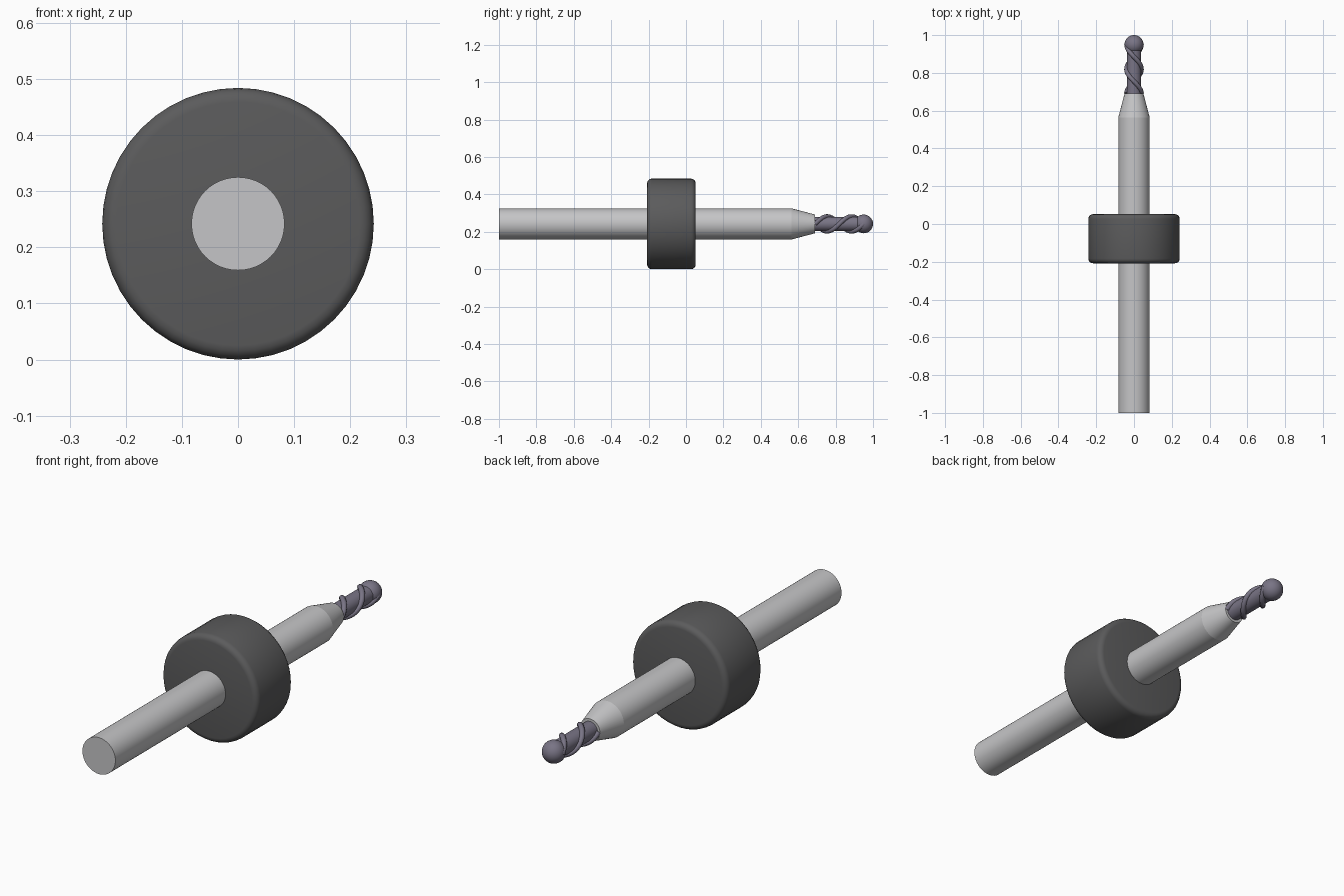
import bpy
import bmesh
import math
from mathutils import Vector

if "Cube" in bpy.data.objects:
    bpy.data.objects.remove(bpy.data.objects["Cube"], do_unlink=True)

COLLAR_R = 0.242
AXIS_Z = COLLAR_R          # height of the tool axis, which runs along y
BALL_R = 0.05


def material(name, colour):
    mat = bpy.data.materials.new(name)
    mat.use_nodes = True
    mat.diffuse_color = (*colour, 1)
    bsdf = next(n for n in mat.node_tree.nodes if n.type == 'BSDF_PRINCIPLED')
    bsdf.inputs["Base Color"].default_value = (*colour, 1)
    return mat


def finish(obj, mat, angle=35):
    obj.data.materials.clear()
    obj.data.materials.append(mat)
    bpy.ops.object.select_all(action='DESELECT')
    obj.select_set(True)
    bpy.context.view_layer.objects.active = obj
    bpy.ops.object.shade_smooth_by_angle(angle=math.radians(angle))


def lathe(name, profile, mat, sides=48):
    """Closed solid turned around the tool axis from (y, radius) points."""
    bm = bmesh.new()
    rings = []
    for y, r in profile:
        rings.append([bm.verts.new((r * math.cos(a), y, AXIS_Z + r * math.sin(a)))
                      for a in (math.tau * i / sides for i in range(sides))])
    for low, high in zip(rings, rings[1:]):
        for i in range(sides):
            j = (i + 1) % sides
            bm.faces.new((low[i], low[j], high[j], high[i]))
    bm.faces.new(rings[0])
    bm.faces.new(rings[-1])
    bmesh.ops.recalc_face_normals(bm, faces=bm.faces)
    mesh = bpy.data.meshes.new(name)
    bm.to_mesh(mesh)
    bm.free()
    obj = bpy.data.objects.new(name, mesh)
    bpy.context.collection.objects.link(obj)
    finish(obj, mat)
    return obj


def flute(name, phase, mat, start=0.69, end=0.95, radius=0.04, steps=48):
    """Round spiral edge making one turn around the core."""
    curve = bpy.data.curves.new(name, 'CURVE')
    curve.dimensions = '3D'
    curve.bevel_depth = 0.012
    curve.bevel_resolution = 3
    curve.use_fill_caps = True
    spline = curve.splines.new('POLY')
    spline.points.add(steps)
    for i, point in enumerate(spline.points):
        t = i / steps
        a = phase + math.tau * t
        point.co = (radius * math.cos(a), start + (end - start) * t,
                    AXIS_Z + radius * math.sin(a), 1)
    obj = bpy.data.objects.new(name, curve)
    bpy.context.collection.objects.link(obj)
    bpy.ops.object.select_all(action='DESELECT')
    obj.select_set(True)
    bpy.context.view_layer.objects.active = obj
    bpy.ops.object.convert(target='MESH')
    finish(bpy.context.object, mat, 60)


steel = material("polished steel", (0.56, 0.56, 0.57))
rubber = material("dark collar", (0.105, 0.105, 0.107))
carbide = material("purple grey carbide", (0.19, 0.175, 0.235))

# Shank and tapered neck
lathe("shank", [(-1, 0.083), (0.565, 0.083)], steel)
lathe("neck", [(0.565, 0.083), (0.69, 0.05)], steel)

# Depth collar with rounded rims
collar_back, collar_front, rim = 0.052, -0.208, 0.025
quarter = [math.pi / 2 * i / 4 for i in range(5)]
front_rim = [(collar_front + rim * (1 - math.sin(a)),
              COLLAR_R - rim * (1 - math.cos(a))) for a in reversed(quarter)]
middle = (collar_back + collar_front) / 2
back_rim = [(2 * middle - y, r) for y, r in reversed(front_rim)]
lathe("collar", front_rim + back_rim, rubber)

# Cutting head: core, two spiral flutes and ball tip
lathe("cutter_core", [(0.68, 0.038), (0.95, 0.038)], carbide, 32)
for index in range(2):
    flute(f"flute_{index + 1}", math.pi * index, carbide)

bpy.ops.mesh.primitive_uv_sphere_add(segments=32, ring_count=16, radius=BALL_R,
                                     location=Vector((0, 1 - BALL_R, AXIS_Z)),
                                     rotation=(math.pi / 2, 0, 0))
ball = bpy.context.object
ball.name = "ball_tip"
finish(ball, carbide)
